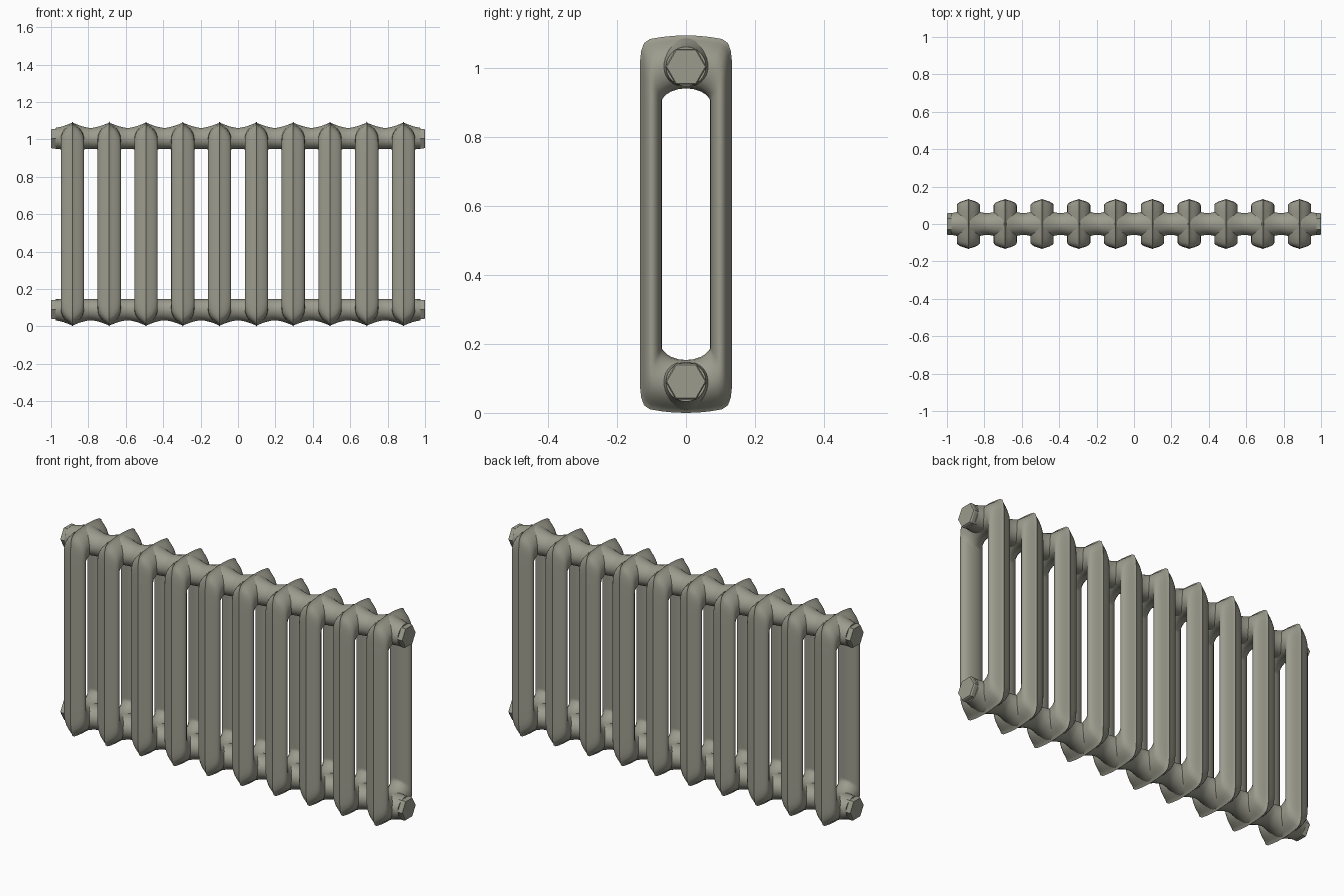
import bpy, bmesh, math

if "Cube" in bpy.data.objects:
    bpy.data.objects.remove(bpy.data.objects["Cube"])

COUNT, PITCH = 10, 0.1967
MID_Z, HUB_Z = 0.5475, 0.4565
XS = [(i - (COUNT - 1) / 2) * PITCH for i in range(COUNT)]

mat = bpy.data.materials.new("painted_iron")
mat.diffuse_color = (0.33, 0.33, 0.27, 1)
mat.use_nodes = True
mat.node_tree.nodes["Principled BSDF"].inputs["Base Color"].default_value = mat.diffuse_color


def add(name, mesh, loc, angle=40):
    obj = bpy.data.objects.new(name, mesh)
    bpy.context.collection.objects.link(obj)
    obj.location = loc
    if not mesh.materials:
        mesh.materials.append(mat)
        bpy.ops.object.select_all(action='DESELECT')
        obj.select_set(True)
        bpy.context.view_layer.objects.active = obj
        bpy.ops.object.shade_smooth_by_angle(angle=math.radians(angle))
    return obj


def loft(name, rings, wrap=False, caps=False):
    """Skin a list of closed rings, optionally joining the last to the first."""
    bm = bmesh.new()
    vr = [[bm.verts.new(p) for p in r] for r in rings]
    n = len(vr[0])
    pairs = list(zip(vr, vr[1:])) + ([(vr[-1], vr[0])] if wrap else [])
    for a, b in pairs:
        for k in range(n):
            bm.faces.new((a[k], a[(k + 1) % n], b[(k + 1) % n], b[k]))
    if caps:
        bm.faces.new(vr[0])
        bm.faces.new(vr[-1])
    bmesh.ops.recalc_face_normals(bm, faces=bm.faces)
    mesh = bpy.data.meshes.new(name)
    bm.to_mesh(mesh)
    bm.free()
    return mesh


def mirror_quarter(q):
    """Complete a (y, z) quarter outline to a full loop."""
    up = q + [(-y, z) for y, z in reversed(q[:-1])]
    return up + [(y, -z) for y, z in reversed(up[1:-1])]


# Radiator section: cross-section swept between outer ridge and inner opening
outer = mirror_quarter([(.134, 0), (.134, .36), (.134, .44), (.133, .475), (.130, .503),
                        (.122, .525), (.105, .537), (.07, .543), (.035, .5465), (0, .5475)])
inner = mirror_quarter([(.07, 0), (.07, .33), (.07, .35), (.07, .359), (.0685, .363),
                        (.065, .368), (.056, .377), (.043, .385), (.022, .392), (0, .394)])
half = [(0, 0), (.04, .004), (.09, .014), (.15, .027), (.23, .041), (.33, .053), (.44, .060),
        (.56, .062), (.7, .058), (.82, .050), (.92, .036), (.98, .018), (1, 0)]
profile = half + [(t, -x) for t, x in reversed(half[1:-1])]
rings = [[(x, oy + (iy - oy) * t, oz + (iz - oz) * t) for t, x in profile]
         for (oy, oz), (iy, iz) in zip(outer, inner)]
section = loft("section", rings, wrap=True)
for i, x in enumerate(XS):
    add(f"section_{i + 1}", section, (x, 0, MID_Z))

# Header pipes: flare out where they melt into each section
FLARE = [(-.09, .002), (-.07, .006), (-.05, .011), (-.03, .018), (-.015, .024), (0, .029),
         (.015, .024), (.03, .018), (.05, .011), (.07, .006), (.09, .002)]


def pipe_ring(x, f, side):
    pts = []
    for k in range(32):
        a = 2 * math.pi * k / 32
        s = math.sin(a)
        r = .056 + f * (1 if s > 0 else 1 - .95 * s * s)
        pts.append((x, r * math.cos(a), side * r * s))
    return pts


# Hexagonal end plug with a small chamfer
def hexagon(x, r):
    return [(x, r * math.cos(k * math.pi / 3), r * math.sin(k * math.pi / 3)) for k in range(6)]


plug = loft("end_plug", [hexagon(-.021, .058), hexagon(.015, .060), hexagon(.021, .056)], caps=True)

for label, side in (("top", 1), ("bottom", -1)):
    z = MID_Z + side * HUB_Z
    stations = [pipe_ring(x + d, f, side) for x in XS for d, f in FLARE]
    add(f"{label}_header", loft("header", stations, caps=True), (0, 0, z))
    for end, sx in (("left", -1), ("right", 1)):
        p = add(f"{label}_{end}_plug", plug, (sx * .979, 0, z), 20)
        p.rotation_euler.z = math.pi if sx < 0 else 0
